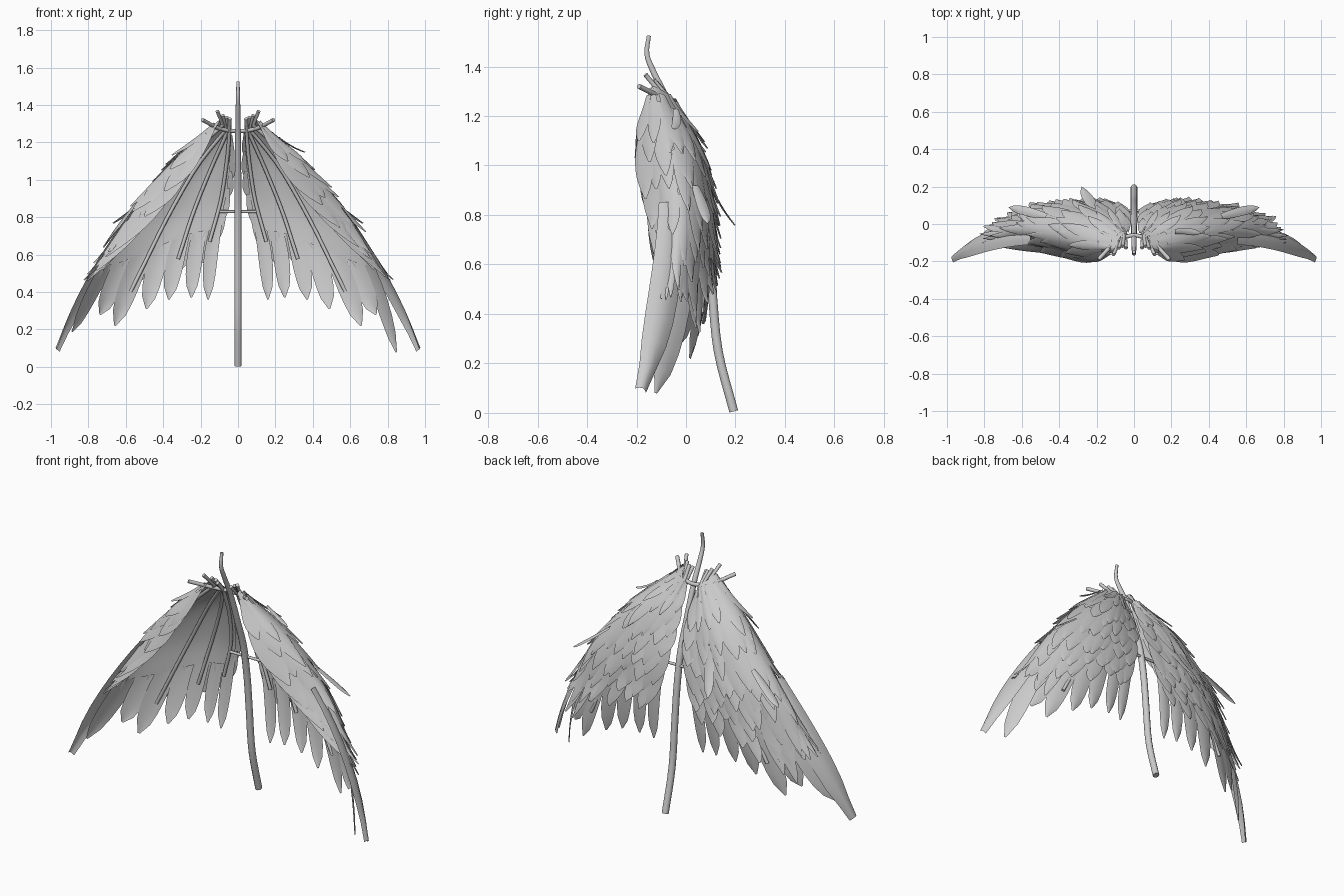
import bpy, bmesh, math, random
from mathutils import Vector

if "Cube" in bpy.data.objects:
    bpy.data.objects.remove(bpy.data.objects["Cube"], do_unlink=True)
random.seed(4)

grey = bpy.data.materials.new("plain_grey")
grey.use_nodes = True
grey.diffuse_color = (0.6, 0.6, 0.6, 1)
grey.node_tree.nodes["Principled BSDF"].inputs["Base Color"].default_value = (0.6, 0.6, 0.6, 1)

# Wing guide lines from the inner edge round to the front leading edge, each from top to hem
GUIDES = [[Vector(p) for p in g] for g in (
    [(.035, -.06, 1.26), (.045, .02, 1.08), (.07, .08, .88), (.13, .1, .66)],
    [(.05, -.05, 1.27), (.14, .045, 1.07), (.23, .095, .85), (.3, .1, .64)],
    [(.065, -.06, 1.28), (.22, .04, 1.08), (.37, .085, .82), (.5, .08, .56)],
    [(.085, -.09, 1.3), (.32, .0, 1.08), (.53, .035, .8), (.66, .02, .5)],
    [(.1, -.13, 1.32), (.345, -.09, 1.09), (.59, -.04, .8), (.76, -.05, .5)],
    [(.1, -.15, 1.31), (.25, -.175, 1.07), (.46, -.135, .8), (.74, -.1, .5)])]


def spline(pts, t):
    """Smooth curve through evenly spaced points, straight beyond both ends."""
    if t < 0:
        return pts[0] + (spline(pts, .02) - pts[0]) * (t / .02)
    if t > 1:
        return pts[-1] + (pts[-1] - spline(pts, .98)) * ((t - 1) / .02)
    n = len(pts) - 1
    i = min(int(t * n), n - 1)
    f = t * n - i
    b, c = pts[i], pts[i + 1]
    a = pts[i - 1] if i else b * 2 - c
    d = pts[i + 2] if i + 2 <= n else c * 2 - b
    return b + ((c - a) + (a * 2 - b * 5 + c * 4 - d + (b * 3 - a - c * 3 + d) * f) * f) * (f / 2)


def wing(u, v):
    return spline([spline(g, v) for g in GUIDES], u)


def wing_normal(u, v):
    e = .01
    du = wing(u + e, v) - wing(u - e, v)
    dv = wing(u, v + e) - wing(u, v - e)
    return du.cross(dv).normalized()


def add_grid(bm, func, rows, cols, side):
    """Sheet of quads from func(t, s), mirrored for the side."""
    grid = []
    for i in range(rows + 1):
        line = []
        for j in range(cols + 1):
            p = func(i / rows, j / cols)
            line.append(bm.verts.new((p.x * side, p.y, p.z)))
        grid.append(line)
    for i in range(rows):
        for j in range(cols):
            quad = [grid[i][j], grid[i + 1][j], grid[i + 1][j + 1], grid[i][j + 1]]
            bm.faces.new(quad if side < 0 else quad[::-1])


def finish(bm, name):
    mesh = bpy.data.meshes.new(name)
    bm.to_mesh(mesh)
    bm.free()
    mesh.materials.append(grey)
    mesh.polygons.foreach_set("use_smooth", [True] * len(mesh.polygons))
    bpy.context.collection.objects.link(bpy.data.objects.new(name, mesh))


def outline(t, point, blunt=.08):
    """Feather half width along its length; a larger point value is sharper."""
    return (.6 + .8 * t - .4 * t * t) * max(blunt, max(0, 1 - t ** 4) ** point)


def add_covert(bm, u, v, width, length, lift, side):
    """Small pointed feather lying on the wing surface."""
    def point(t, s):
        k = s * 2 - 1
        uu, vv = u + k * width * outline(t, 1), v + length * t
        out = .004 + lift * t * t + .006 * (1 - k * k)
        return wing(uu, vv) + wing_normal(u, min(vv, 1)) * out
    add_grid(bm, point, 7, 2, side)


def add_plume(bm, base, mid, tip, normal, width, side, cup=.006, sharp=.55, blunt=.08):
    """Long free feather along a bent path."""
    base, mid, tip = Vector(base), Vector(mid), Vector(tip)
    normal = Vector(normal).normalized()

    def point(t, s):
        k = s * 2 - 1
        mid_line = base * (1 - t) ** 2 + mid * (2 * t * (1 - t)) + tip * t * t
        direction = (mid - base) * (1 - t) + (tip - mid) * t
        across = direction.cross(normal).normalized()
        return mid_line + across * (k * width * outline(t, sharp, blunt)) - normal * (cup * k * k)
    add_grid(bm, point, 8, 4, side)


def tube(name, pts, radius, radii=None, sides=2):
    """Round bar through the points."""
    curve = bpy.data.curves.new(name, "CURVE")
    curve.dimensions = "3D"
    curve.bevel_depth = radius
    curve.bevel_resolution = sides
    curve.use_fill_caps = True
    line = curve.splines.new("POLY")
    line.points.add(len(pts) - 1)
    for i, p in enumerate(pts):
        line.points[i].co = (*p, 1)
        line.points[i].radius = radii[i] if radii else 1
    line.use_smooth = True
    curve.materials.append(grey)
    bpy.context.collection.objects.link(bpy.data.objects.new(name, curve))


# Long hem feathers: position across the wing, tip, half width
PLUMES = [(.02, (.16, .075, .36), .042), (.12, (.25, .08, .37), .048),
          (.23, (.37, .07, .36), .054), (.33, (.49, .05, .31), .058),
          (.45, (.66, .02, .22), .064), (.56, (.74, -.02, .28), .064)]

for side, label in ((1, "left"), (-1, "right")):
    # Inner lining, with a hem that drops towards the leading edge
    bm = bmesh.new()
    add_grid(bm, lambda t, s: wing(s, t * (.88 + .1 * s)), 16, 30, side)
    finish(bm, label + "_wing_lining")

    # Overlapping rows of pointed feathers, kept short along the leading edge
    bm = bmesh.new()
    for row in range(10):
        count = 6 + row // 3
        for i in range(count + 1):
            u = (i + (.5 if row % 2 else 0)) / count
            if u > 1.01:
                continue
            v = row * .092 + random.uniform(0, .05)
            length = random.uniform(.26, .38)
            if u > .7:
                length = min(length, 1.06 - v)
            add_covert(bm, min(.98, max(.02, u + random.uniform(-.025, .025))),
                       v, .55 / count, length, random.uniform(.012, .035), side)
    finish(bm, label + "_covert_feathers")

    # Long feathers hanging from the hem
    bm = bmesh.new()
    for i, (u, tip, width) in enumerate(PLUMES):
        n = wing_normal(u, .9)
        off = n * (.008 + .004 * (i % 2))
        add_plume(bm, wing(u, .75) + off, wing(u, 1.05) + off, tip, n, width, side)
    end = (.85, -.12, .08) if side > 0 else (.89, -.14, .19)
    add_plume(bm, (.6, .0, .74), (.76, -.0, .45), end, (.65, .6, .45), .068, side)
    finish(bm, label + "_hem_feathers")

    # Leading feather with a blunt tip
    bm = bmesh.new()
    add_plume(bm, (.55, -.06, .85), (.82, -.05, .49), (.975, -.175, .1), (.7, .42, .5), .076, side,
              .02, .8, .32)
    finish(bm, label + "_leading_feather")

    # Stray feathers sticking out
    bm = bmesh.new()
    add_plume(bm, (.47, .04, .92), (.57, .07, .84), (.67, .09, .77), (.4, .2, .8), .028, side)
    if side > 0:
        add_plume(bm, (.22, -.04, 1.23), (.28, -.03, 1.18), (.36, -.05, 1.15), (.3, .1, .9), .02, side)
    else:
        add_plume(bm, (.2, .08, 1.0), (.23, .11, .87), (.28, .2, .76), (.1, .9, .4), .035, side)
    finish(bm, label + "_stray_feathers")

    # Ribs inside the wing, their tops tilting forward past the hoop
    for i, (u, end) in enumerate(((.03, .98), (.2, 1.1), (.4, 1.2), (.62, .55))):
        pts = [wing(u, 0) + Vector((.005 + .03 * u, -.07, .065))]
        for k in range(13):
            v = end * k / 12
            pts.append(wing(u, v) - wing_normal(u, min(v, 1)) * .014)
        tube(f"{label}_rib_{i + 1}", [(p.x * side, p.y, p.z) for p in pts], .01)

# Central pole with a hooked top, swept back at the foot
path = [Vector((0, y, z)) for y, z in (
    (-.15, 1.525), (-.158, 1.45), (-.13, 1.375), (-.07, 1.25), (-.01, 1.08),
    (.05, .9), (.085, .7), (.105, .5), (.13, .25), (.193, .006))]
steps = 36
tube("central_pole", [spline(path, i / steps) for i in range(steps + 1)], .019,
     [.45 + .55 * min(1, i / steps * 1.8) for i in range(steps + 1)], 3)

# Curved shoulder hoop and lower crossbar
hoop = [Vector(p) for p in ((-.19, -.19, 1.32), (-.1, -.1, 1.275), (0, -.06, 1.26),
                            (.1, -.1, 1.275), (.19, -.19, 1.32))]
tube("shoulder_hoop", [spline(hoop, i / 16) for i in range(17)], .011)
tube("lower_crossbar", [(-.1, .07, .83), (.1, .07, .83)], .008)
